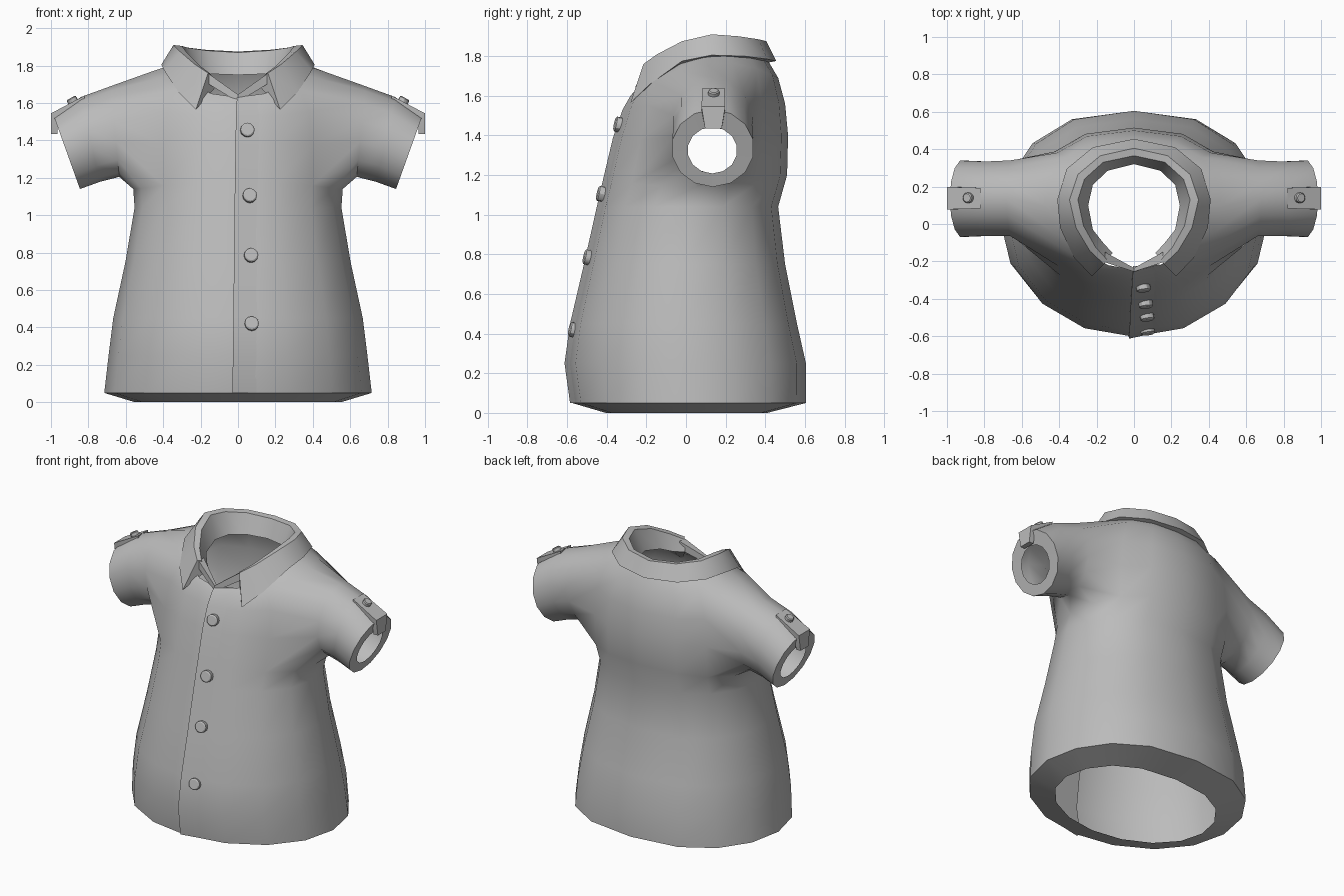
import bpy, bmesh, math
from mathutils import Vector

if "Cube" in bpy.data.objects:
    bpy.data.objects.remove(bpy.data.objects["Cube"])

cloth = bpy.data.materials.new("grey_cloth")
cloth.diffuse_color = (0.5, 0.5, 0.5, 1)
cloth.use_nodes = True
cloth.node_tree.nodes["Principled BSDF"].inputs["Base Color"].default_value = cloth.diffuse_color


def finish(name, bm, smooth):
    """Turn a bmesh into a grey object with sharp edges above an angle."""
    bmesh.ops.recalc_face_normals(bm, faces=bm.faces)
    mesh = bpy.data.meshes.new(name)
    bm.to_mesh(mesh)
    bm.free()
    ob = bpy.data.objects.new(name, mesh)
    bpy.context.collection.objects.link(ob)
    mesh.materials.append(cloth)
    bpy.ops.object.select_all(action='DESELECT')
    ob.select_set(True)
    bpy.context.view_layer.objects.active = ob
    bpy.ops.object.shade_smooth_by_angle(angle=math.radians(smooth))


def skin(bm, rows, skip=lambda k, i: False):
    """Bridge successive closed vertex rows with quads."""
    n = len(rows[0])
    for k, (a, b) in enumerate(zip(rows, rows[1:])):
        for i in range(n):
            if not skip(k, i):
                j = (i + 1) % n
                bm.faces.new((a[i], a[j], b[j], b[i]))


def make(name, loops, smooth=30):
    """Capped loft through equal point loops."""
    bm = bmesh.new()
    rows = [[bm.verts.new(p) for p in loop] for loop in loops]
    skin(bm, rows)
    bm.faces.new(rows[0])
    bm.faces.new(rows[-1])
    finish(name, bm, smooth)


def body_ring(hx, yf, yb, zf, zs, zb, n=16):
    """Ring starting at the front, fuller at the back, with front, side and back heights."""
    pts = []
    for i in range(n):
        a = 2 * math.pi * i / n
        c = -math.cos(a)
        w = abs(math.sin(a)) ** (.8 if c > .01 else 1)
        pts.append(Vector((hx * math.copysign(w, math.sin(a)),
                           (yf + yb) / 2 + c * (yb - yf) / 2,
                           zs + c * (zb - zf) / 2 + c * c * ((zb + zf) / 2 - zs))))
    return pts


def sleeve_ring(s, top, bot, yc, ry, k=1.0, n=14):
    """Tilted oval ring starting at the top and running towards the back."""
    t, b = Vector((top[0], 0, top[1])), Vector((bot[0], 0, bot[1]))
    mid, half = (t + b) / 2, (t - b) / 2 * k
    pts = []
    for i in range(n):
        a = 2 * math.pi * i / n
        p = mid + half * math.cos(a)
        pts.append((s * p.x, yc + ry * k * math.sin(a) * 1.02, p.z))
    return pts


# torso: half width, front y, back y, front z, side z, back z
levels = [(.715, -.575, .605, .05), (.692, -.603, .605, .25), (.667, -.575, .56, .45),
          (.602, -.505, .50, .75), (.553, -.44, .465, 1.04)]
torso = [(h, f, b, z, z, z) for h, f, b, z in levels]
torso += [(.56, -.408, .51, 1.18, 1.14, 1.2), (.56, -.358, .515, 1.39, 1.37, 1.4),
          (.54, -.31, .50, 1.53, 1.58, 1.56), (.47, -.27, .465, 1.6, 1.765, 1.69),
          (.365, -.245, .415, 1.63, 1.80, 1.775)]
hem_edge = (.55, -.405, .41, 0, 0, 0)

# sleeves: top point, underside point, centre y, half depth
arm = [((.68, 1.69), (.635, 1.205), .138, .203), ((.84, 1.632), (.74, 1.178), .135, .2),
       ((.985, 1.53), (.845, 1.14), .135, .205)]

# shirt: torso with armholes left open, flowing into the sleeves
bm = bmesh.new()
rows = [[bm.verts.new(p) for p in body_ring(*r)] for r in [hem_edge] + torso]
LOW, HIGH = 6, 9
skin(bm, rows, lambda k, i: LOW <= k < HIGH and (2 <= i < 6 or 10 <= i < 14))
for s in (1, -1):
    col = lambda c: c if s > 0 else 16 - c
    hole = [(HIGH, 4), (HIGH, 5), (HIGH, 6), (HIGH - 1, 6), (LOW + 1, 6), (LOW, 6), (LOW, 5),
            (LOW, 4), (LOW, 3), (LOW, 2), (LOW + 1, 2), (HIGH - 1, 2), (HIGH, 2), (HIGH, 3)]
    sleeve = [[rows[r][col(c)] for r, c in hole]]
    sleeve += [[bm.verts.new(p) for p in sleeve_ring(s, *r)] for r in arm]
    sleeve.append([bm.verts.new(p) for p in sleeve_ring(s, (.98, 1.52), (.84, 1.13), .133, .205, .6)])
    skin(bm, sleeve)
finish("shirt", bm, 55)

# front overlap: wedge with a raised left edge, flush on the right
loops = []
for k, r in enumerate(torso):
    ring = body_ring(*r)
    x = -.03 + .025 * k / (len(torso) - 1)
    f, e = ring[0], ring[1]
    loops.append([(x, f.y - .01, f.z), (e.x * .95, e.y + .004, e.z), (x, f.y + .02, f.z)])
make("front_overlap", loops)

# collar: lower outer, top outer, top inner, lower inner points, back to front
half = [[(0, .455, 1.775), (0, .405, 1.875), (0, .365, 1.87), (0, .32, 1.75)],
        [(.22, .41, 1.785), (.18, .365, 1.885), (.165, .33, 1.88), (.14, .285, 1.755)],
        [(.36, .295, 1.80), (.30, .265, 1.90), (.265, .24, 1.895), (.22, .21, 1.76)],
        [(.41, .13, 1.805), (.345, .13, 1.91), (.30, .13, 1.905), (.245, .10, 1.76)],
        [(.395, -.02, 1.775), (.31, -.02, 1.875), (.27, -.01, 1.865), (.22, -.03, 1.73)],
        [(.32, -.18, 1.66), (.235, -.145, 1.81), (.205, -.125, 1.80), (.165, -.10, 1.70)],
        [(.225, -.28, 1.565), (.16, -.215, 1.76), (.145, -.19, 1.755), (.115, -.155, 1.69)]]
flip = [[(-x, y, z) for x, y, z in st] for st in half[:0:-1]]
make("collar", flip + half, smooth=38)

# collar stand closing to the centre front
for s, side in ((1, "left"), (-1, "right")):
    ends = [((.155, -.205), .055, 1.755, 1.70), ((0, -.255), .02, 1.645, 1.605)]
    make("collar_stand_" + side,
         [[(s * x, y, hi), (s * x, y + d, hi), (s * x, y + d, lo), (s * x, y, lo)]
          for (x, y), d, hi, lo in ends], smooth=20)


def button(name, loc, normal, radius, depth):
    """Round button with a bevelled face."""
    rot = Vector(normal).normalized().to_track_quat('Z', 'Y')
    loops = []
    for r, h in ((1, -.6), (1, .35), (.8, .5)):
        loops.append([Vector(loc) + rot @ Vector((radius * r * math.cos(a), radius * r * math.sin(a),
                      depth * h)) for a in (math.pi * i / 6 for i in range(12))])
    make(name, loops)


for x, y, z in ((.05, -.343, 1.455), (.063, -.43, 1.105), (.07, -.498, .785), (.073, -.572, .42)):
    button("front_button", (x, y, z), (.12, -.97, .22), .038, .035)

# sleeve tabs folded over the cuffs, each with a small button
path = [(.82, 1.61, 1.64, .055), (.985, 1.53, 1.545, .06), (.985, 1.435, 1.435, .042)]
for s, side in ((1, "left"), (-1, "right")):
    loops = []
    for k, (x, z0, z1, w) in enumerate(path):
        xo = x if k == 0 else .999
        xi = x if k == 0 else x - .02
        loops.append([(s * xo, .138 - w, z1), (s * xo, .138 + w, z1),
                      (s * xi, .138 + w, z0), (s * xi, .138 - w, z0)])
    make("sleeve_tab_" + side, loops, smooth=20)
    button("tab_button_" + side, (s * .885, .14, 1.612), (s * .5, 0, .87), .028, .035)
